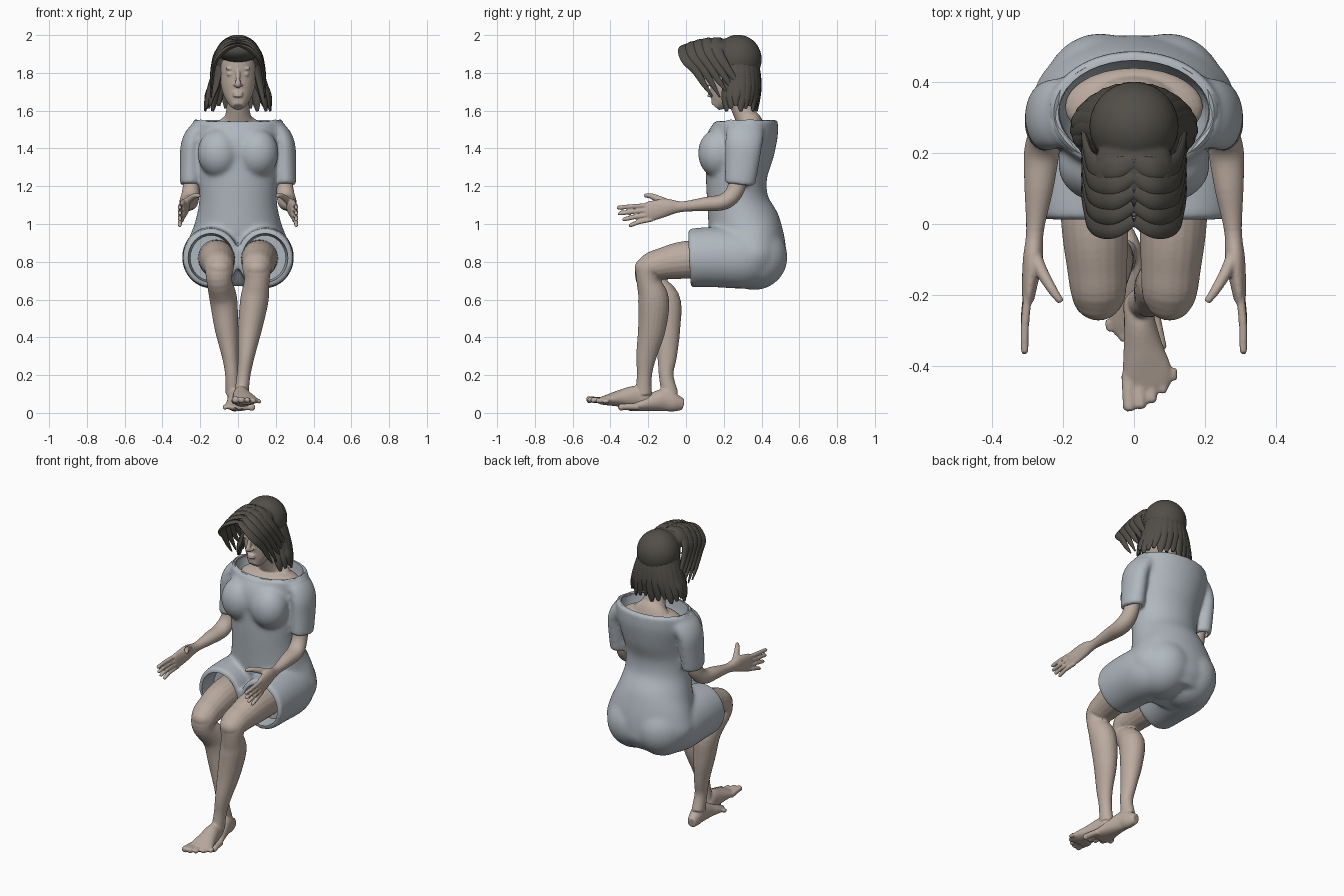
import bpy, bmesh, math
from mathutils import Vector, Matrix

default_cube = bpy.data.objects.get("Cube")
if default_cube:
    bpy.data.objects.remove(default_cube, do_unlink=True)

AXIS_X, AXIS_Y = Vector((1, 0, 0)), Vector((0, 1, 0))


def material(name, colour):
    mat = bpy.data.materials.new(name)
    mat.use_nodes = True
    mat.diffuse_color = (*colour, 1)
    mat.node_tree.nodes["Principled BSDF"].inputs["Base Color"].default_value = (*colour, 1)
    return mat


SKIN = material("warm skin", (.50, .41, .35))
CLOTH = material("pale blue grey cloth", (.43, .475, .515))
HAIR = material("dark brown grey hair", (.085, .078, .066))


def spline(points, steps):
    """Smooth path through points holding position and two radii."""
    pts = [Vector(p) for p in points]
    pts = [pts[0]] + pts + [pts[-1]]
    path = []
    for a, b, c, d in zip(pts, pts[1:], pts[2:], pts[3:]):
        for i in range(steps):
            t = i / steps
            path.append((b * 2 + (c - a) * t + (a * 2 - b * 5 + c * 4 - d) * t ** 2
                         + (b * 3 - a - c * 3 + d) * t ** 3) / 2)
    return path + [pts[-1]]


def tube(bm, points, hint=AXIS_X, sides=20, steps=5):
    """Elliptical loft; the first radius lies along the hint axis."""
    path = spline(points, steps)
    rings = []
    for i, p in enumerate(path):
        ahead, behind = path[min(i + 1, len(path) - 1)], path[max(i - 1, 0)]
        tangent = Vector(ahead[:3]) - Vector(behind[:3])
        tangent.normalize()
        u = (hint - tangent * hint.dot(tangent)).normalized()
        v = tangent.cross(u)
        ring = []
        for k in range(sides):
            a = math.tau * k / sides
            ring.append(bm.verts.new(Vector(p[:3]) + u * p[3] * math.cos(a) + v * p[4] * math.sin(a)))
        rings.append(ring)
    for low, high in zip(rings, rings[1:]):
        for k in range(sides):
            j = (k + 1) % sides
            bm.faces.new((low[k], low[j], high[j], high[k]))
    bm.faces.new(rings[0][::-1])
    bm.faces.new(rings[-1])


def ball(bm, centre, radii):
    place = Matrix.Translation(centre) @ Matrix.Diagonal((*radii, 1))
    bmesh.ops.create_uvsphere(bm, u_segments=28, v_segments=18, radius=1, matrix=place)


def finish(name, bm, mat, voxel=0, smooth=3, cutter=None, angle=50):
    """Turn the collected parts into one object, fusing them when voxel is set."""
    bmesh.ops.recalc_face_normals(bm, faces=bm.faces)
    mesh = bpy.data.meshes.new(name)
    bm.to_mesh(mesh)
    bm.free()
    obj = bpy.data.objects.new(name, mesh)
    bpy.context.collection.objects.link(obj)
    if voxel:
        fuse = obj.modifiers.new("fuse", "REMESH")
        fuse.mode, fuse.voxel_size = "VOXEL", voxel
        relax = obj.modifiers.new("relax", "SMOOTH")
        relax.iterations, relax.factor = smooth, .5
    if cutter:
        cut = obj.modifiers.new("hollow", "BOOLEAN")
        cut.operation, cut.solver, cut.object = "DIFFERENCE", "EXACT", cutter
    if voxel:
        graph = bpy.context.evaluated_depsgraph_get()
        obj.data = bpy.data.meshes.new_from_object(obj.evaluated_get(graph))
        obj.modifiers.clear()
    obj.data.materials.clear()
    obj.data.materials.append(mat)
    bpy.ops.object.select_all(action="DESELECT")
    obj.select_set(True)
    bpy.context.view_layer.objects.active = obj
    bpy.ops.object.shade_smooth_by_angle(angle=math.radians(angle))
    return obj


# Openings of the dress: neckline, sleeves and leg hems
bm = bmesh.new()
tube(bm, [(0, .315, 1.43, .18, .12), (0, .315, 1.5, .205, .14), (0, .315, 1.6, .22, .15)], sides=40)
for s in (-1, 1):
    tube(bm, [(s * .25, .285, 1.18, .04, .062), (s * .252, .29, 1.28, .034, .058)])
    tube(bm, [(s * .143, -.03, .82, .126, .134), (s * .143, .12, .82, .11, .12)], sides=32)
openings = finish("opening_cutter", bm, CLOTH)
openings.hide_render = True

# Dress: torso, bust, seat, thighs and sleeves fused together
bm = bmesh.new()
tube(bm, [(0, .36, .685, .18, .13), (0, .352, .75, .25, .175), (0, .347, .83, .285, .185),
          (0, .335, .91, .265, .187), (0, .305, 1, .23, .19), (0, .274, 1.12, .206, .163),
          (0, .267, 1.25, .21, .162), (0, .285, 1.38, .224, .18), (0, .31, 1.48, .239, .177),
          (0, .315, 1.52, .242, .172), (0, .315, 1.548, .242, .172)], sides=40)
ball(bm, (0, .2, 1.4), (.19, .105, .15))
for s in (-1, 1):
    ball(bm, (s * .102, .17, 1.375), (.113, .107, .13))
    ball(bm, (s * .095, .36, .825), (.165, .178, .175))
    tube(bm, [(s * .143, .018, .82, .148, .156), (s * .144, .15, .825, .152, .16),
              (s * .135, .3, .82, .155, .162), (s * .12, .38, .83, .13, .15)], sides=32)
    tube(bm, [(s * .17, .315, 1.515, .035, .09), (s * .215, .313, 1.485, .052, .1), (s * .245, .305, 1.42, .058, .1),
              (s * .25, .298, 1.33, .058, .092), (s * .251, .285, 1.207, .058, .082)])
finish("dress", bm, CLOTH, voxel=.009, smooth=26, cutter=openings)
bpy.data.objects.remove(openings, do_unlink=True)

# Folded neckline band, lower in the middle than at the shoulders
bm = bmesh.new()
count = 48
band = []
for k in range(count):
    a = math.tau * k / count
    out = Vector((math.cos(a) * .226, math.sin(a) * .158, 0))
    height = 1.531 + .01 * math.cos(a) ** 2 + .004 * math.sin(a * 9)
    centre = Vector((0, .315, height))
    band.append([bm.verts.new(centre + out * grow + Vector((0, 0, lift)))
                 for grow, lift in ((1.06, -.03), (1.05, 0), (1, .01), (.93, 0), (.93, -.03))])
for a, b in zip(band, band[1:] + band[:1]):
    for j in range(5):
        i = (j + 1) % 5
        bm.faces.new((a[j], b[j], b[i], a[i]))
finish("neckline_band", bm, CLOTH)


def foot(bm, s, heel, turn, pitch):
    """Foot with toes; s is the side the little toe points to."""
    part = bmesh.new()
    tube(part, [(0, .02, .045, .026, .03), (0, -.03, .055, .038, .05), (s * .005, -.08, .068, .043, .06),
                (s * .012, -.16, .053, .056, .045), (s * .02, -.23, .037, .07, .028),
                (s * .02, -.27, .028, .062, .018)])
    for i in range(5):
        x = s * (.032 * i - .035)
        tip, r = -.335 + .005 * i * i, .019 - .0018 * i
        tube(part, [(x, -.23, .032, r, r), (x, tip + .03, .032, r, r * .9),
                    (x, tip + .008, .028, r, r), (x, tip, .026, r * .5, r * .5)], sides=10)
    place = Matrix.Translation(heel) @ Matrix.Rotation(turn, 4, "Z") @ Matrix.Rotation(pitch, 4, "X")
    part.transform(place)
    mesh = bpy.data.meshes.new("foot_part")
    part.to_mesh(mesh)
    part.free()
    bm.from_mesh(mesh)
    bpy.data.meshes.remove(mesh)


# Legs: shared thigh and knee, then a separate shin path for each side
shins = {
    "left": (1, [(.087, -.172, .6, .075, .082), (.064, -.18, .45, .064, .074), (.044, -.21, .3, .044, .054),
                 (.03, -.22, .2, .036, .04), (.018, -.225, .1, .038, .045)],
             (.006, -.195, .008), .05, -.1),
    "right": (-1, [(-.077, -.112, .6, .073, .08), (-.062, -.098, .45, .062, .068), (-.042, -.1, .3, .043, .052),
                   (-.032, -.105, .2, .036, .039), (-.028, -.085, .1, .038, .045)],
              (-.025, -.035, 0), .2, 0),
}
for side, (s, shin, heel, turn, pitch) in shins.items():
    bm = bmesh.new()
    thigh = [(s * .115, .2, .82, .1, .1), (s * .11, 0, .81, .095, .1), (s * .104, -.12, .79, .085, .085),
             (s * .1, -.19, .765, .078, .075), (s * .1, -.2, .7, .067, .062)]
    tube(bm, thigh + shin)
    ball(bm, (s * .1, -.212, .765), (.066, .06, .058))
    foot(bm, s, heel, turn, pitch)
    finish(side + "_leg", bm, SKIN, voxel=.006)

# Arms and open hands
for side, s in (("left", 1), ("right", -1)):
    bm = bmesh.new()
    tube(bm, [(s * .245, .3, 1.4, .04, .055), (s * .245, .28, 1.26, .042, .05), (s * .25, .257, 1.17, .046, .046),
              (s * .26, .2, 1.118, .05, .043), (s * .268, .1, 1.105, .041, .037), (s * .279, -.02, 1.092, .025, .028),
              (s * .285, -.1, 1.088, .028, .046), (s * .295, -.18, 1.07, .021, .053),
              (s * .298, -.215, 1.062, .016, .047)])
    for i in range(4):
        start, drop = 1.1 - .025 * i, .013 + .006 * i
        tip = -.365 + .007 * i * i
        tube(bm, [(s * .297, -.18, start, .013, .013), (s * .307, (tip - .2) / 2, start - drop / 2, .012, .012),
                  (s * .308, tip + .01, start - drop, .011, .011), (s * .308, tip, start - drop, .006, .006)], sides=10)
    tube(bm, [(s * .283, -.08, 1.1, .02, .024), (s * .262, -.13, 1.125, .018, .02),
              (s * .23, -.185, 1.148, .014, .015), (s * .205, -.22, 1.15, .01, .01)], sides=12)
    finish(side + "_arm", bm, SKIN, voxel=.005)

# Head, neck and shoulders
bm = bmesh.new()
ball(bm, (0, .33, 1.48), (.195, .11, .06))
tube(bm, [(0, .345, 1.46, .16, .09), (0, .338, 1.53, .115, .07), (0, .315, 1.575, .068, .06), (0, .27, 1.7, .056, .065)])
tube(bm, [(0, .155, 1.62, .03, .026), (0, .182, 1.655, .06, .06), (0, .212, 1.71, .085, .093),
          (0, .238, 1.79, .097, .118), (0, .245, 1.88, .092, .12), (0, .25, 1.95, .06, .08)], sides=28)
tube(bm, [(0, .125, 1.815, .011, .01), (0, .11, 1.765, .012, .014), (0, .1, 1.738, .016, .014), (0, .118, 1.725, .012, .008)])
for s in (-1, 1):
    ball(bm, (s * .017, .115, 1.736), (.009, .012, .008))
    ball(bm, (s * .04, .138, 1.793), (.021, .01, .01))
    ball(bm, (s * .042, .136, 1.823), (.027, .01, .007))
for height, depth in ((1.693, .012), (1.679, .014)):
    ball(bm, (0, .127, height), (.027, depth, .008))
finish("head", bm, SKIN, voxel=.005, smooth=5)

# Hair: smooth cap with a padded front
bm = bmesh.new()
ball(bm, (0, .275, 1.872), (.126, .126, .13))
ball(bm, (0, .155, 1.92), (.112, .125, .065))
finish("hair_cap", bm, HAIR, voxel=.007)

# Fringe locks, layered from a centre parting down over the temples
bm = bmesh.new()
for s in (-1, 1):
    for k in range(5):
        y, drop = .165 - .04 * k, .002 * k * k
        reach = .015 * (k % 2)
        tube(bm, [(s * .002, y + .01, 1.98 - drop, .02, .008), (s * .06, y - .01, 1.968 - drop * 1.3, .036, .014),
                  (s * .113, y, 1.905 - drop, .034, .013), (s * .132, y + .045, 1.835 - .005 * k, .023, .012),
                  (s * .14, y + .095, 1.765 - .008 * k, .014, .009),
                  (s * .142, y + .135, 1.715 - .01 * k - reach, .004, .004)],
             hint=AXIS_Y, sides=10)
finish("fringe_locks", bm, HAIR)

# Hanging locks around the sides and back, emerging from under the cap
bm = bmesh.new()
locks = 18
for k in range(locks):
    a = math.radians(-32 + 244 * k / (locks - 1))
    c, d = math.cos(a), math.sin(a)
    swing = .014 * (k % 3) - .008
    tube(bm, [(c * .095, .275 + d * .09, 1.88, .028, .012), (c * .12, .275 + d * .104, 1.81, .032, .015),
              (c * .143, .275 + d * .108, 1.73, .032, .018), (c * .165, .27 + d * .108, 1.66 + swing, .027, .014),
              (c * .175, .27 + d * .104, 1.605 + swing, .009, .006)], hint=Vector((-d, c, 0)), sides=10)
finish("hanging_locks", bm, HAIR)
